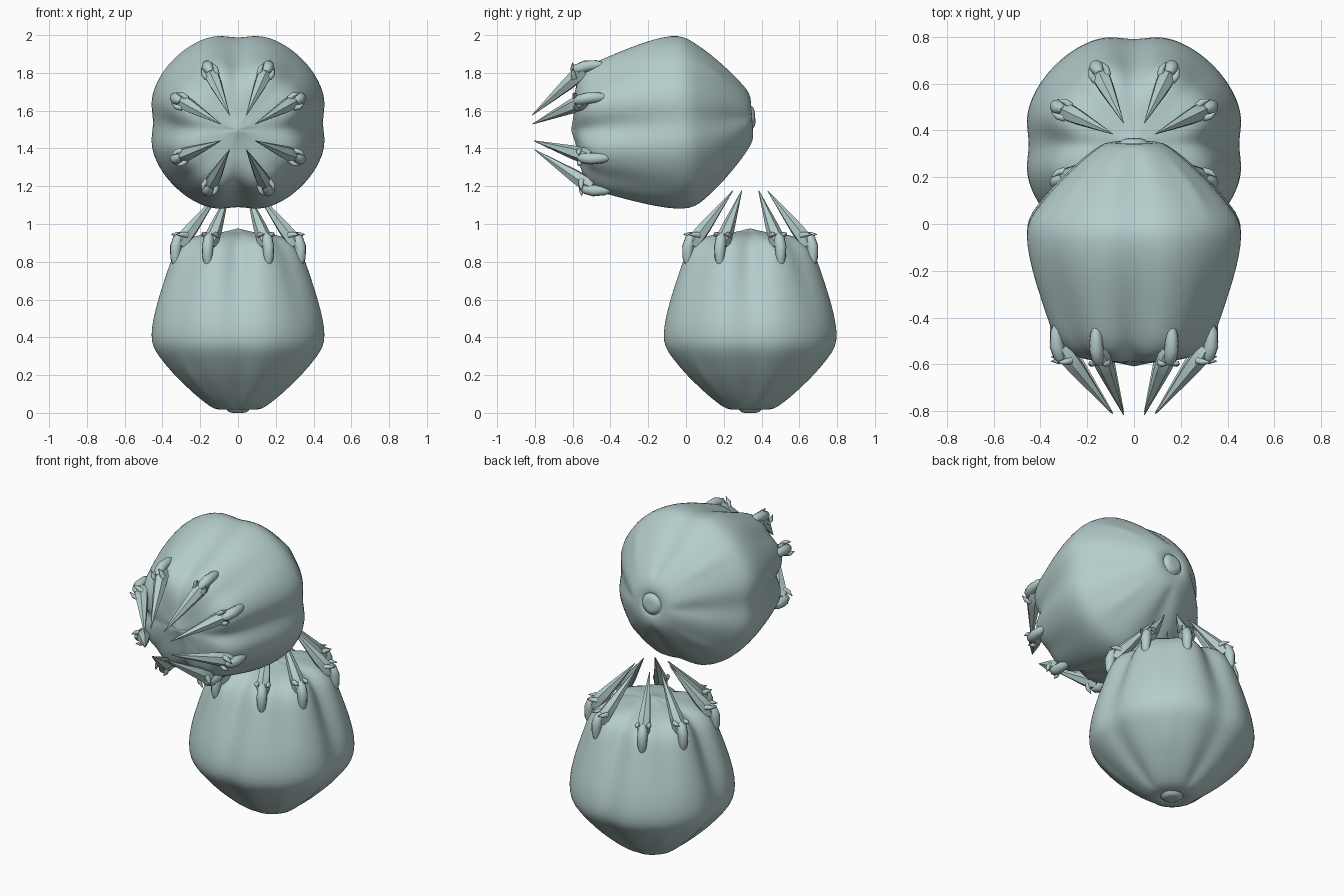
import bpy, bmesh, math
from math import sin, cos, radians, pi, exp
from mathutils import Vector, Matrix

cube = bpy.data.objects.get("Cube")
if cube:
    bpy.data.objects.remove(cube, do_unlink=True)

mat = bpy.data.materials.new("pale_grey_teal")
mat.use_nodes = True
colour = (0.46, 0.61, 0.60, 1)
mat.diffuse_color = colour
mat.node_tree.nodes["Principled BSDF"].inputs["Base Color"].default_value = colour

# Pod outline: (radius, height) from the base button to the crown
PROFILE = [(0.03, 0.0), (0.05, 0.004), (0.06, 0.018), (0.066, 0.024), (0.074, 0.014),
           (0.13, 0.02), (0.18, 0.05), (0.245, 0.1), (0.3, 0.15), (0.355, 0.2),
           (0.44, 0.3), (0.472, 0.35), (0.482, 0.41), (0.472, 0.5), (0.447, 0.6),
           (0.415, 0.7), (0.382, 0.8), (0.36, 0.85), (0.325, 0.9), (0.26, 0.935),
           (0.17, 0.95), (0.09, 0.955), (0.03, 0.97)]
SEGMENTS = 72


def wrap(angle, step, offset=0.0):
    """Signed distance to the nearest multiple of step."""
    return (angle - offset + step / 2) % step - step / 2


def lobed(r, t, a):
    """Radius with four axis grooves, shallow diagonal creases and low ridges."""
    axis, diagonal = wrap(a, pi / 2), wrap(a, pi / 2, pi / 4)
    rise = max(0.0, min(1.0, (t - 0.4) / 0.5))
    grip = min(1.0, r / 0.3)
    groove = (0.028 + 0.035 * rise) * exp(-(axis / 0.2) ** 2)
    crease = 0.018 * rise * exp(-(diagonal / 0.16) ** 2)
    ridge = 0.014 * exp(-(diagonal / 0.09) ** 2 - ((t - 0.2) / 0.09) ** 2)
    if t < 0.03:
        grip = 0
    return r - grip * (groove + crease - ridge)


def finish(bm, name, matrix, angle):
    bmesh.ops.recalc_face_normals(bm, faces=bm.faces)
    mesh = bpy.data.meshes.new(name)
    bm.to_mesh(mesh)
    bm.free()
    mesh.materials.append(mat)
    obj = bpy.data.objects.new(name, mesh)
    bpy.context.collection.objects.link(obj)
    obj.matrix_world = matrix
    bpy.ops.object.select_all(action="DESELECT")
    obj.select_set(True)
    bpy.context.view_layer.objects.active = obj
    bpy.ops.object.shade_smooth_by_angle(angle=radians(angle))
    return obj


def bridge(bm, rings):
    """Skin a list of equal vertex rings."""
    for low, high in zip(rings, rings[1:]):
        n = len(low)
        for i in range(n):
            j = (i + 1) % n
            bm.faces.new((low[i], low[j], high[j], high[i]))


def fan(bm, ring, point):
    tip = bm.verts.new(point)
    for i in range(len(ring)):
        bm.faces.new((ring[i], ring[(i + 1) % len(ring)], tip))


def loft(bm, path, turn, sides=10):
    """Closed tube through (radius, height, side, thickness) at a turn about the axis."""
    spin = Matrix.Rotation(turn, 3, "Z")
    pts = [Vector((r, s, t)) for r, t, s, _ in path]
    rings = []
    for k, (p, row) in enumerate(zip(pts, path)):
        along = (pts[min(k + 1, len(pts) - 1)] - pts[max(k - 1, 0)]).normalized()
        u = along.cross(Vector((0, 1, 0))).normalized()
        v = along.cross(u)
        rings.append([bm.verts.new(spin @ (p + row[3] * (u * cos(a) + v * sin(a))))
                      for a in (2 * pi * i / sides for i in range(sides))])
    bridge(bm, rings)
    fan(bm, rings[0], spin @ pts[0])
    fan(bm, rings[-1], spin @ pts[-1])


def make_pod(label, matrix):
    # Lobed body with button base
    bm = bmesh.new()
    rings = []
    for r, t in PROFILE:
        ring = []
        for i in range(SEGMENTS):
            a = 2 * pi * i / SEGMENTS
            q = lobed(r, t, a)
            ring.append(bm.verts.new((q * cos(a), q * sin(a), t)))
        rings.append(ring)
    bridge(bm, rings)
    fan(bm, rings[0], (0, 0, 0))
    fan(bm, rings[-1], (0, 0, 0.977))
    body = finish(bm, label + "_body", matrix, 60)
    body.modifiers.new("smooth", "SUBSURF").levels = 1

    # Eight claws in four pairs, each with a knuckle and two small horns
    turns = [radians(q * 90 + a) for q in range(4) for a in (26, 64)]
    spikes, knuckles, horns = bmesh.new(), bmesh.new(), bmesh.new()
    for turn in turns:
        loft(spikes, [(0.345, 0.885, 0, 0.03), (0.325, 0.915, 0, 0.042),
                      (0.27, 0.978, 0, 0.036), (0.102, 1.177, 0, 0.002)], turn, 6)
        loft(knuckles, [(0.36, 0.77, 0, 0.015), (0.37, 0.82, 0, 0.026),
                        (0.367, 0.88, 0, 0.031), (0.352, 0.925, 0, 0.028),
                        (0.338, 0.948, 0, 0.012)], turn)
        for side in (-1, 1):
            loft(horns, [(0.315, 0.94, side * 0.028, 0.016),
                         (0.345, 0.945, side * 0.036, 0.013),
                         (0.378, 0.945, side * 0.03, 0.002)], turn, 8)
    finish(spikes, label + "_claws", matrix, 35)
    finish(knuckles, label + "_knuckles", matrix, 60)
    finish(horns, label + "_claw_horns", matrix, 60)


make_pod("standing_pod", Matrix.Translation((0, 0.34, 0)))
make_pod("tipped_pod", Matrix.Translation((0, 0.366, 1.567)) @ Matrix.Rotation(radians(94), 4, "X"))
